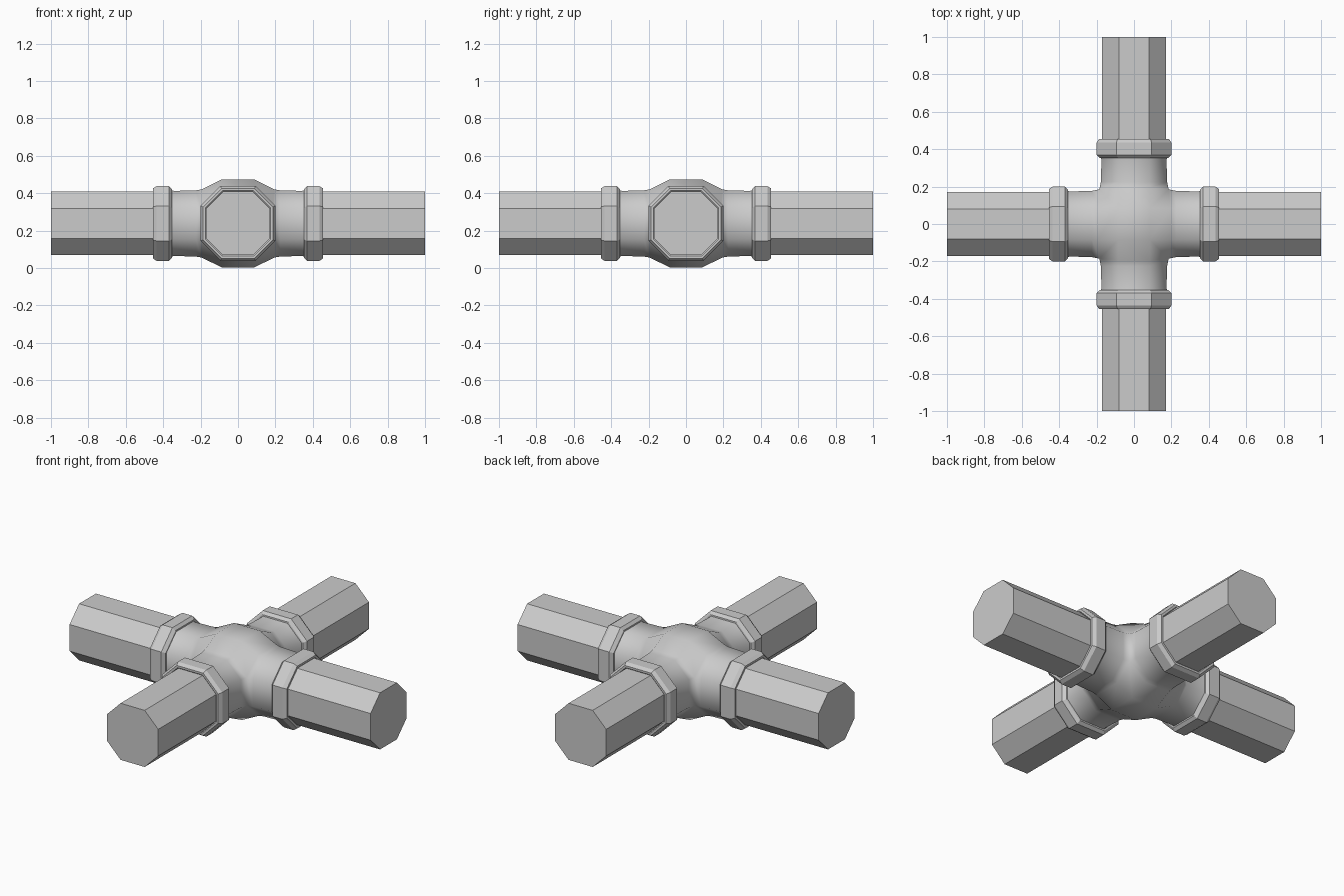
import bpy, bmesh, math
from mathutils import Vector, Matrix

if "Cube" in bpy.data.objects:
    bpy.data.objects.remove(bpy.data.objects["Cube"])

ZC = 0.238   # height of the pipe axes
K = 0.47     # half length of an octagon side relative to its half width


def octagon(x, r):
    """Octagonal ring around the x axis, flat side on top."""
    k = r * K
    pts = [(r, -k), (r, k), (k, r), (-k, r), (-r, k), (-r, -k), (-k, -r), (k, -r)]
    return [Vector((x, y, z)) for y, z in pts]


def loft(bm, rings, cap_end=False):
    for a, b in zip(rings, rings[1:]):
        for i in range(8):
            j = (i + 1) % 8
            bm.faces.new((a[i], a[j], b[j], b[i]))
    if cap_end:
        bm.faces.new(rings[-1])


def finish(bm, name, smooth):
    bmesh.ops.recalc_face_normals(bm, faces=bm.faces[:])
    for f in bm.faces:
        f.smooth = smooth
    mesh = bpy.data.meshes.new(name)
    bm.to_mesh(mesh)
    bm.free()
    ob = bpy.data.objects.new(name, mesh)
    bpy.context.collection.objects.link(ob)
    ob.location.z = ZC
    return ob


def revolve(name, profile, turn, cap_end=False):
    bm = bmesh.new()
    rings = [[bm.verts.new(turn @ p) for p in octagon(x, r)] for x, r in profile]
    loft(bm, rings, cap_end)
    return finish(bm, name, False)


turns = [Matrix.Rotation(math.pi / 2 * i, 3, 'Z') for i in range(4)]
sides = ["right", "back", "left", "front"]

# central cross body: raised square crown top and bottom, four short arms
bm = bmesh.new()
c, s, t, h = 0.085, 0.185, 0.182, 0.236
for m in turns:
    def v(x, y, z):
        return bm.verts.new(m @ Vector((x, y, z)))
    mouth = [v(s, s, -c), v(s, s, c), v(0.195, c, t), v(0.195, -c, t),
             v(s, -s, c), v(s, -s, -c), v(0.195, -c, -t), v(0.195, c, -t)]
    rings = [mouth] + [[bm.verts.new(m @ p) for p in octagon(x, r)]
                       for x, r in ((0.225, 0.177), (0.34, 0.174), (0.375, 0.18))]
    loft(bm, rings)
    for z in (1, -1):
        # slope from the crown to the arm, and the diagonal corner facet
        bm.faces.new((v(c, -c, z * h), v(s + .01, -c, z * t), v(s + .01, c, z * t), v(c, c, z * h)))
        bm.faces.new((v(c, c, z * h), v(s + .01, c, z * t), v(s, s, z * c), v(c, s + .01, z * t)))
for z in (h, -h):
    bm.faces.new([bm.verts.new((x, y, z)) for x, y in ((-c, -c), (c, -c), (c, c), (-c, c))])
bmesh.ops.remove_doubles(bm, verts=bm.verts[:], dist=0.0005)
finish(bm, "cross_body", True)

# collars and pipes on every arm
for m, side in zip(turns, sides):
    revolve("collar_" + side, [(0.352, 0.172), (0.354, 0.184), (0.37, 0.2), (0.435, 0.2),
                               (0.455, 0.187), (0.455, 0.175), (0.447, 0.167)], m)
    revolve("pipe_" + side, [(0.42, 0.17), (1.0, 0.17)], m, True)
